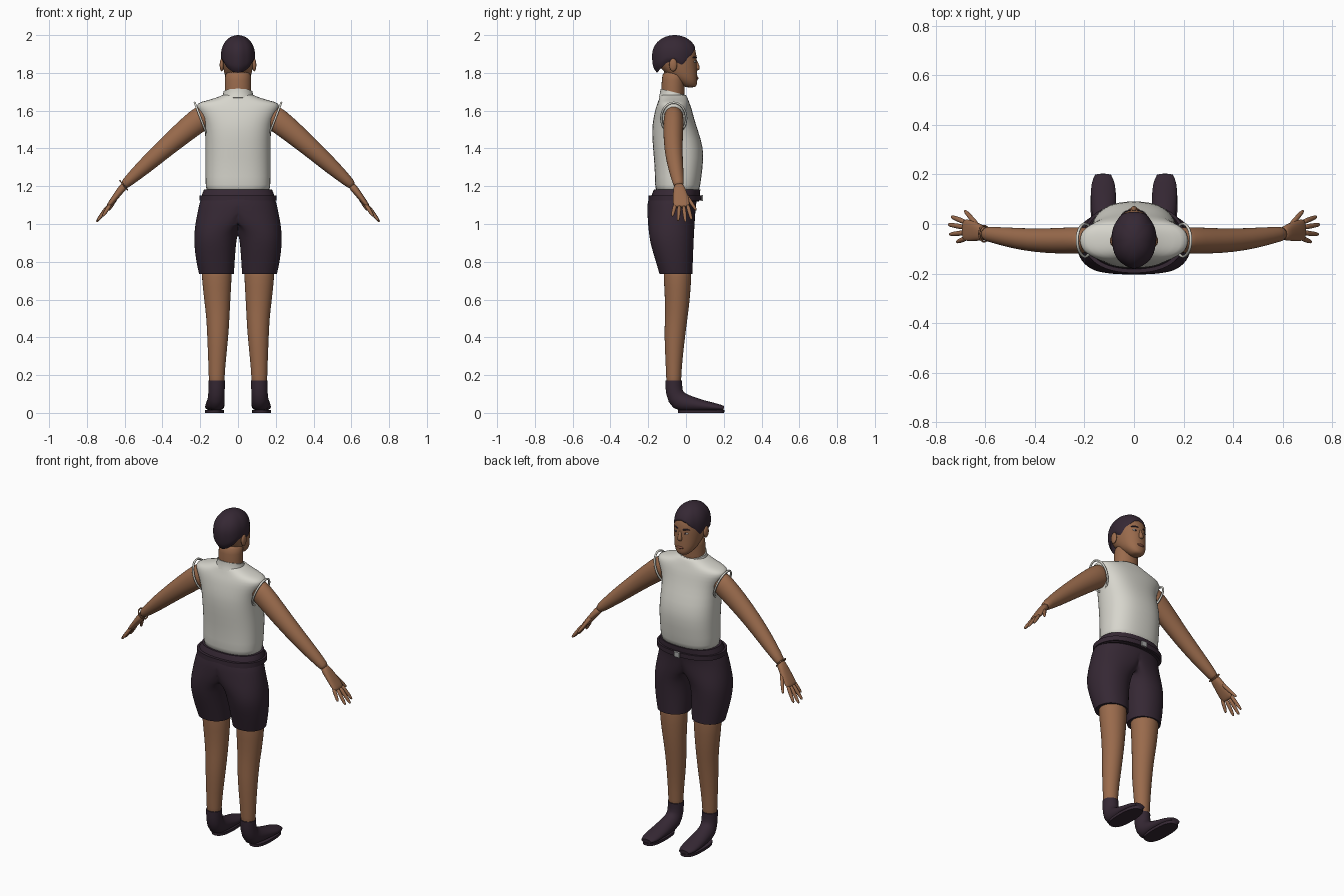
import bpy, bmesh
from math import sin, cos, pi
from mathutils import Vector

cube = bpy.data.objects.get("Cube")
if cube:
    bpy.data.objects.remove(cube)


def material(name, rgb):
    m = bpy.data.materials.new(name)
    m.use_nodes = True
    m.diffuse_color = (*rgb, 1)
    m.node_tree.nodes["Principled BSDF"].inputs["Base Color"].default_value = (*rgb, 1)
    return m


skin = material("brown_skin", (0.32, 0.145, 0.072))
plum = material("dark_plum", (0.036, 0.021, 0.034))
cloth = material("off_white_cloth", (0.68, 0.67, 0.61))
white = material("eye_white", (0.7, 0.68, 0.64))
metal = material("buckle_grey", (0.4, 0.4, 0.4))
lip = material("lip_brown", (0.22, 0.08, 0.05))

X, Y, Z = Vector((1, 0, 0)), Vector((0, 1, 0)), Vector((0, 0, 1))


def finish(name, bm, mat, mirror=False, subdiv=1):
    bmesh.ops.recalc_face_normals(bm, faces=bm.faces)
    for f in bm.faces:
        f.smooth = True
    mesh = bpy.data.meshes.new(name)
    bm.to_mesh(mesh)
    bm.free()
    mesh.materials.append(mat)
    ob = bpy.data.objects.new(name, mesh)
    bpy.context.collection.objects.link(ob)
    if mirror:
        ob.modifiers.new("Mirror", 'MIRROR')
    if subdiv:
        ob.modifiers.new("Smooth", 'SUBSURF').levels = subdiv
        ob.modifiers["Smooth"].render_levels = subdiv
    return ob


def power(v, e):
    return abs(v) ** e * (1 if v >= 0 else -1)


def loft(name, rings, mat, side=X, normal=None, n=24, boxy=2.0, mirror=False,
         half=False, caps=True, crisp=False):
    """Skin superellipse rings (x, y, z, radius along side, other radius)."""
    bm = bmesh.new()
    crease = bm.edges.layers.float.new("crease_edge")
    pts = [Vector(r[:3]) for r in rings]
    loops = []
    for i, r in enumerate(rings):
        t = normal or pts[min(i + 1, len(pts) - 1)] - pts[max(i - 1, 0)]
        v = t.cross(side).normalized()
        u = v.cross(t).normalized()
        loop = []
        for k in range(n):
            a = 2 * pi * k / n
            p = pts[i] + u * r[3] * power(cos(a), 2 / boxy) + v * r[4] * power(sin(a), 2 / boxy)
            if half:
                p.x = max(p.x, 0)
            loop.append(bm.verts.new(p))
        loops.append(loop)
    for a, b in zip(loops, loops[1:]):
        for k in range(n):
            j = (k + 1) % n
            bm.faces.new((a[k], a[j], b[j], b[k]))
    if caps:
        for loop in (loops[0], loops[-1]):
            f = bm.faces.new(loop)
            if crisp:
                for e in f.edges:
                    e[crease], e.smooth = 1, False
    if half:
        seam = [f for f in bm.faces if all(v.co.x < 1e-4 for v in f.verts)]
        bmesh.ops.delete(bm, geom=seam, context='FACES')
    return finish(name, bm, mat, mirror)


def ball(name, loc, size, mat, mirror=False):
    bm = bmesh.new()
    bmesh.ops.create_uvsphere(bm, u_segments=20, v_segments=12, radius=1)
    bmesh.ops.scale(bm, vec=size, verts=bm.verts)
    bmesh.ops.translate(bm, vec=loc, verts=bm.verts)
    return finish(name, bm, mat, mirror, 0)


def hoop(name, center, u, v, thick, mat, mirror=False):
    """Thin ring spanned by the vectors u and v."""
    bm = bmesh.new()
    n, m = 40, 6
    c, axis = Vector(center), u.cross(v).normalized()
    g = []
    for i in range(n):
        a = 2 * pi * i / n
        d = u * cos(a) + v * sin(a)
        g.append([bm.verts.new(c + d + d.normalized() * thick * cos(2 * pi * j / m)
                               + axis * thick * sin(2 * pi * j / m)) for j in range(m)])
    for i in range(n):
        for j in range(m):
            a, b, k = g[i], g[(i + 1) % n], (j + 1) % m
            bm.faces.new((a[j], b[j], b[k], a[k]))
    return finish(name, bm, mat, mirror, 0)


# Shirt: body, collar and armhole trims
loft("shirt", [(0, -.045, 1.15, .172, .115), (0, -.045, 1.2, .172, .12), (0, -.038, 1.3, .174, .128),
               (0, -.04, 1.4, .174, .136), (0, -.06, 1.5, .174, .122), (0, -.065, 1.56, .188, .108),
               (0, -.066, 1.61, .218, .097), (0, -.066, 1.64, .225, .085), (0, -.066, 1.655, .16, .08),
               (0, -.067, 1.675, .095, .072), (0, -.068, 1.69, .075, .066)],
     cloth, normal=Z, boxy=2.4)
tilt = Vector((0, .25, 1))
loft("collar", [(0, -.068, 1.65, .092, .08), (0, -.068, 1.675, .081, .072), (0, -.07, 1.7, .078, .068)],
     cloth, normal=tilt, crisp=True)
hoop("armhole_trim", (.198, -.065, 1.56), Vector((.031, 0, .082)), Y * .066, .006, cloth, True)

# Shorts, waistband, belt and buckle
loft("shorts", [(0, -.065, 1.15, .19, .13), (0, -.075, 1.11, .206, .13), (.02, -.077, 1.07, .194, .128),
                (.06, -.078, 1.02, .164, .126), (.112, -.077, .96, .12, .121), (.122, -.075, .9, .112, .116),
                (.12, -.063, .81, .104, .1), (.114, -.053, .735, .093, .088)],
     plum, normal=Z, boxy=2.15, half=True, mirror=True, caps=False)
loft("shorts_hem", [(.114, -.053, .75, .091, .086), (.114, -.053, .735, .093, .088)],
     plum, normal=Z, boxy=2.15, mirror=True, crisp=True)
loft("waistband", [(0, -.06, 1.12, .2, .13), (0, -.055, 1.15, .196, .13), (0, -.047, 1.182, .182, .124)],
     plum, normal=Z, boxy=2.3, crisp=True)
loft("belt", [(0, -.058, 1.124, .206, .142), (0, -.057, 1.152, .206, .142)],
     plum, normal=Z, boxy=2.3, crisp=True)
bm = bmesh.new()
bmesh.ops.create_cube(bm, size=1)
bmesh.ops.scale(bm, vec=(.036, .008, .03), verts=bm.verts)
bmesh.ops.translate(bm, vec=(0, .086, 1.138), verts=bm.verts)
buckle = finish("buckle", bm, metal, subdiv=0)
for p in buckle.data.polygons:
    p.use_smooth = False

# Legs and shoes
loft("leg", [(.113, -.045, .8, .08, .075), (.113, -.045, .73, .081, .075), (.11, -.045, .6, .07, .066),
             (.106, -.052, .5, .061, .06), (.107, -.06, .4, .056, .055), (.111, -.064, .28, .047, .045),
             (.113, -.065, .19, .042, .04), (.113, -.065, .12, .04, .038)], skin, normal=Z, mirror=True)
loft("shoe", [(.113, -.065, .172, .044, .045), (.113, -.065, .11, .043, .046), (.116, -.043, .06, .046, .058),
              (.12, .02, .048, .049, .042), (.123, .1, .036, .052, .028), (.125, .165, .029, .05, .021),
              (.125, .2, .025, .032, .012)], plum, mirror=True, crisp=True)
loft("sole", [(.125, .08, 0, .05, .123), (.125, .08, .016, .051, .125)],
     plum, normal=Z, boxy=2.6, mirror=True, crisp=True)

# Arms, hands and one bracelet
loft("arm", [(.15, -.065, 1.59, .05, .065), (.21, -.065, 1.55, .054, .066), (.29, -.068, 1.485, .053, .06),
             (.4, -.067, 1.39, .048, .05), (.5, -.055, 1.3, .041, .042), (.58, -.042, 1.228, .031, .029),
             (.61, -.038, 1.198, .027, .023)], skin, side=Y, mirror=True)
loft("palm", [(.595, -.04, 1.212, .026, .022), (.625, -.034, 1.175, .034, .019), (.655, -.027, 1.135, .043, .016),
              (.682, -.024, 1.1, .044, .013), (.69, -.024, 1.09, .038, .008)], skin, side=Y, boxy=2.4, mirror=True)
fingers = {"index": ((.68, .007, 1.105), (.738, .03, 1.022)),
           "middle": ((.685, -.013, 1.1), (.75, -.002, 1.01)),
           "ring": ((.683, -.035, 1.1), (.745, -.042, 1.016)),
           "little": ((.672, -.055, 1.11), (.716, -.073, 1.04)),
           "thumb": ((.63, -.008, 1.165), (.684, .055, 1.072))}
for label, (base, tip) in fingers.items():
    a, b = Vector(base), Vector(tip)
    rings = [(*a.lerp(b, t), r, r) for t, r in ((0, .012), (.5, .0105), (.85, .009), (1, .005))]
    loft(label + "_finger", rings, skin, side=Y, n=10, mirror=True)
hoop("bracelet", (-.605, -.039, 1.205), Vector((-.02, 0, .024)), Y * .032, .004, skin)

# Neck, head and ears
loft("neck", [(0, -.07, 1.64, .075, .065), (0, -.07, 1.7, .07, .061), (0, -.068, 1.76, .07, .061),
              (0, -.06, 1.82, .07, .065)], skin, normal=Z)
loft("head", [(0, .022, 1.722, .024, .026), (0, .019, 1.736, .043, .04), (0, -.002, 1.765, .064, .063),
              (0, -.03, 1.805, .075, .09), (0, -.047, 1.85, .083, .105), (0, -.052, 1.9, .085, .109),
              (0, -.055, 1.94, .078, .1), (0, -.055, 1.97, .055, .07)], skin, normal=Z, boxy=2.15)
loft("nose", [(0, .05, 1.874, .008, .006), (0, .056, 1.85, .009, .01), (0, .062, 1.826, .015, .014),
              (0, .058, 1.812, .014, .01)], skin, normal=Z, n=12)
ball("ear", (.086, -.068, 1.842), (.011, .021, .034), skin, True)

# Eyes, brows and mouth
ball("eye", (.031, .044, 1.86), (.015, .009, .0065), white, True)
ball("iris", (.031, .0505, 1.86), (.006, .004, .006), plum, True)
loft("brow", [(.014, .056, 1.88, .004, .004), (.032, .051, 1.886, .005, .004), (.054, .034, 1.88, .003, .003)],
     plum, side=Z, n=8, mirror=True)
ball("lips", (0, .056, 1.772), (.023, .01, .008), lip)

# Short hair: a dome whose lower edge follows the hairline around the head
hairline = [1.925, 1.915, 1.875, 1.83, 1.862, 1.855, 1.825, 1.806, 1.80]
bm = bmesh.new()
n, m = 64, 14
grid = []
for i in range(n):
    a = 2 * pi * i / n
    turn = (1 - abs(1 - i / (n / 2))) * 8
    k = min(int(turn), 7)
    low = hairline[k] + (hairline[k + 1] - hairline[k]) * (turn - k)
    wave = 1 + .025 * abs(sin(3.5 * a))
    col = []
    for j in range(1, m + 1):
        t = j / m
        h = (2.0 - low) * (1 - cos(t * pi / 2))
        z = 2.0 - h
        q = (z - 1.89) / (.11 if z > 1.89 else .17)
        r = max(0, 1 - abs(q) ** 2.2) ** .5 * wave
        r *= .9 if j == m else 1
        col.append(bm.verts.new((.089 * r * sin(a), -.06 + .117 * r * cos(a), z)))
    grid.append(col)
top = bm.verts.new((0, -.06, 2.0))
for i in range(n):
    a, b = grid[i], grid[(i + 1) % n]
    bm.faces.new((top, a[0], b[0]))
    for j in range(m - 1):
        bm.faces.new((a[j], a[j + 1], b[j + 1], b[j]))
finish("hair", bm, plum)
